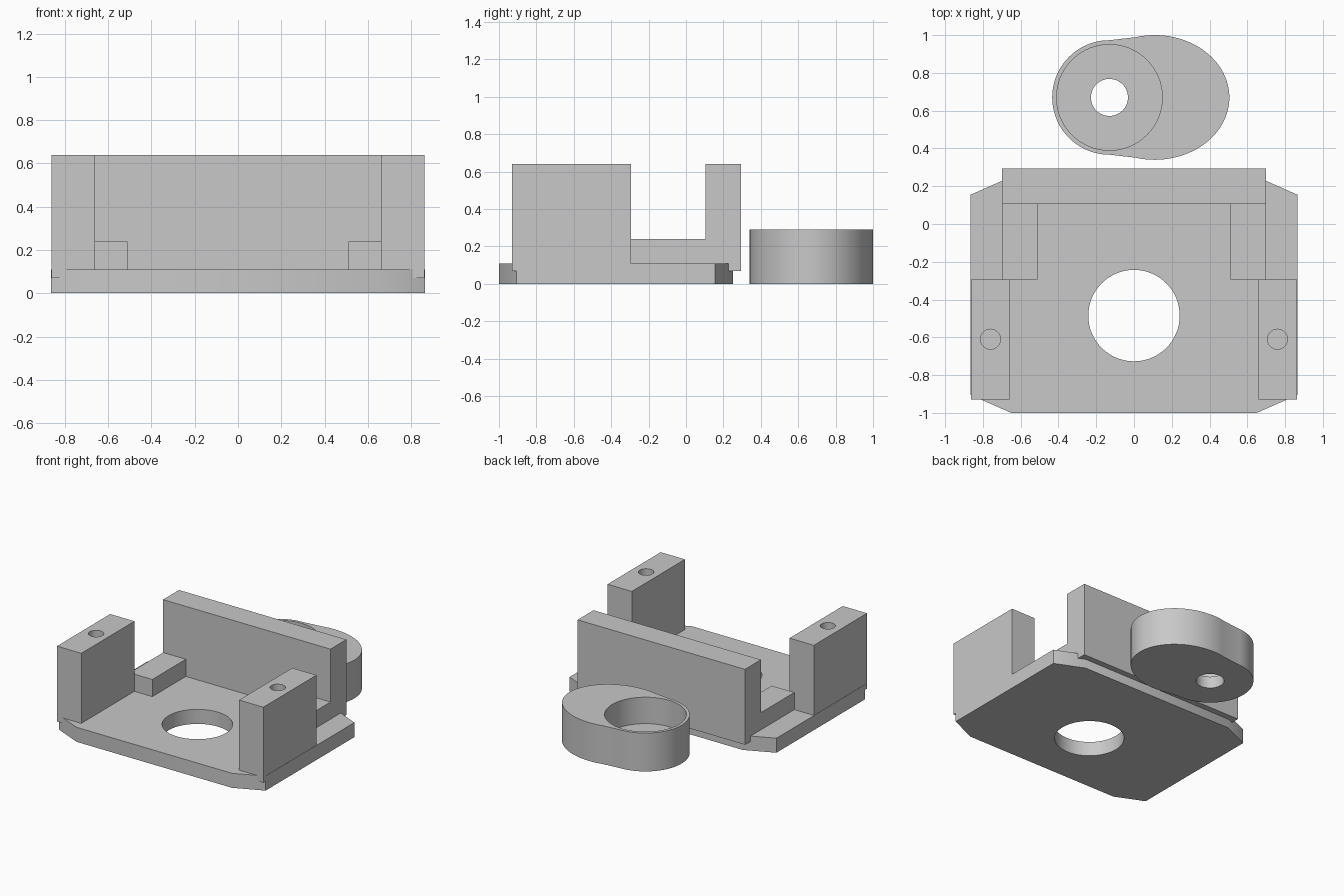
import bpy
import bmesh
from math import cos, sin, radians, pi

default = bpy.data.objects.get("Cube")
if default:
    bpy.data.objects.remove(default, do_unlink=True)

gray = bpy.data.materials.new("plain gray")
gray.use_nodes = True
COLOR = (0.58, 0.58, 0.58, 1)
gray.diffuse_color = COLOR
gray.node_tree.nodes["Principled BSDF"].inputs["Base Color"].default_value = COLOR


def prism(name, outline, z0, z1):
    """Extrude a counter-clockwise outline from z0 to z1."""
    bm = bmesh.new()
    face = bm.faces.new([bm.verts.new((x, y, z0)) for x, y in outline])
    top = bmesh.ops.extrude_face_region(bm, geom=[face])["geom"]
    verts = [v for v in top if isinstance(v, bmesh.types.BMVert)]
    bmesh.ops.translate(bm, verts=verts, vec=(0, 0, z1 - z0))
    bmesh.ops.recalc_face_normals(bm, faces=bm.faces)
    mesh = bpy.data.meshes.new(name)
    bm.to_mesh(mesh)
    bm.free()
    mesh.materials.append(gray)
    obj = bpy.data.objects.new(name, mesh)
    bpy.context.collection.objects.link(obj)
    return obj


def box(name, x0, x1, y0, y1, z0, z1):
    return prism(name, [(x0, y0), (x1, y0), (x1, y1), (x0, y1)], z0, z1)


def arc(cx, cy, rx, ry, start, end, steps):
    angles = [radians(start + (end - start) * i / steps) for i in range(steps + 1)]
    return [(cx + rx * cos(a), cy + ry * sin(a)) for a in angles]


def activate(obj):
    bpy.ops.object.select_all(action="DESELECT")
    obj.select_set(True)
    bpy.context.view_layer.objects.active = obj


def drill(obj, x, y, radius, z0, z1, sides=64):
    """Cut a round vertical hole and discard the cutter."""
    circle = arc(x, y, radius, radius, 0, 360, sides)[:-1]
    cutter = prism("hole_cutter", circle, z0, z1)
    cutter.hide_render = True
    mod = obj.modifiers.new("hole", "BOOLEAN")
    mod.operation = "DIFFERENCE"
    mod.solver = "EXACT"
    mod.object = cutter
    activate(obj)
    bpy.ops.object.modifier_apply(modifier=mod.name)
    bpy.data.objects.remove(cutter, do_unlink=True)


def smooth(obj):
    activate(obj)
    bpy.ops.object.shade_smooth_by_angle(angle=pi / 6)


# Base plate with clipped corners and a large round opening
half = [(0.65, -1.0), (0.865, -0.905), (0.865, 0.155), (0.65, 0.25)]
plate = prism("base_plate", half + [(-x, y) for x, y in reversed(half)], 0, 0.11)
drill(plate, 0, -0.485, 0.242, -0.1, 0.3)
smooth(plate)

# Back wall, hanging slightly past the plate
box("back_wall", -0.70, 0.70, 0.105, 0.295, 0.07, 0.64)

# Front posts with blind screw holes, and low ledges behind them
for side, s in (("left", 1), ("right", -1)):
    x0, x1 = sorted((s * 0.66, s * 0.863))
    post = box(side + "_post", x0, x1, -0.93, -0.295, 0.07, 0.64)
    drill(post, s * 0.76, -0.61, 0.053, 0.2, 0.8, 32)
    smooth(post)
    x0, x1 = sorted((s * 0.51, s * 0.70))
    box(side + "_ledge", x0, x1, -0.295, 0.105, 0.08, 0.24)

# Separate rounded knob: oval lobe blended with a round lobe
outline = arc(0.11, 0.67, 0.395, 0.33, -105, 105, 56)
outline += arc(-0.13, 0.67, 0.303, 0.303, 90, 270, 48)
knob = prism("rounded_knob", outline, 0, 0.29)
drill(knob, -0.13, 0.67, 0.28, 0.09, 0.5)
drill(knob, -0.13, 0.67, 0.098, -0.1, 0.5, 48)
smooth(knob)
